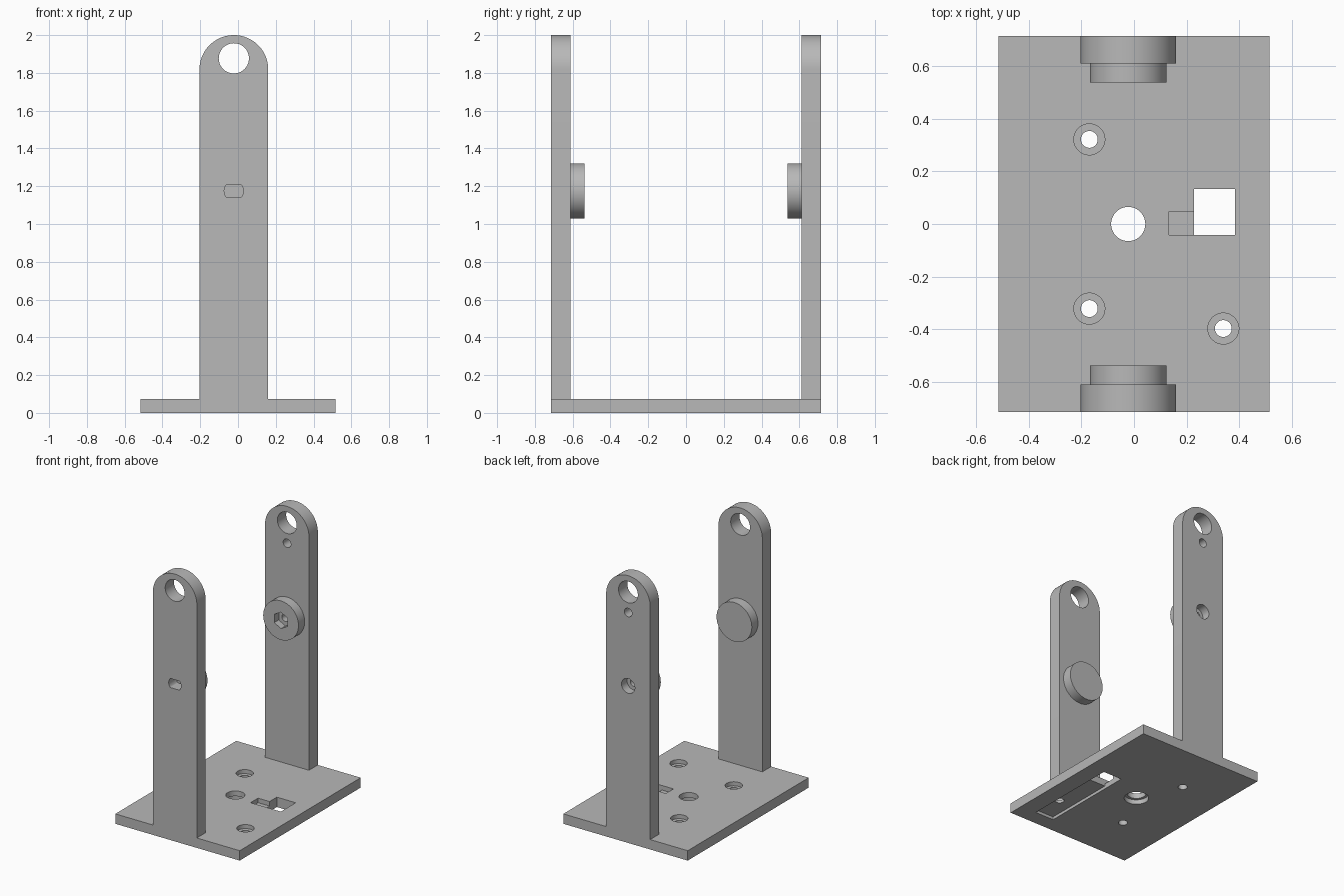
import bpy, bmesh
from math import cos, sin, pi

cube = bpy.data.objects.get("Cube")
if cube:
    bpy.data.objects.remove(cube, do_unlink=True)

# Single plain grey material
grey = bpy.data.materials.new("plain grey")
grey.use_nodes = True
colour = (0.48, 0.48, 0.48, 1)
grey.diffuse_color = colour
grey.node_tree.nodes["Principled BSDF"].inputs["Base Color"].default_value = colour

CX = -0.022            # centre line of the uprights
BASE_TOP = 0.074
HALF_X, HALF_Y = 0.515, 0.715
INNER_Y, BOSS_Y = 0.611, 0.538
BOSS_Z, EYE_Z, PIN_Z = 1.175, 1.877, 1.724
ARM_R = 0.182


def circle(u, v, r, n=64, start=0.0, stop=2 * pi):
    """Points around a circle, or along an open arc when stop is given."""
    steps = n if stop - start >= 2 * pi - 1e-6 else n - 1
    return [(u + r * cos(start + (stop - start) * i / steps),
             v + r * sin(start + (stop - start) * i / steps)) for i in range(n)]


def rect(u0, u1, v0, v1):
    return [(u0, v0), (u1, v0), (u1, v1), (u0, v1)]


def prism(name, outline, axis, lo, hi):
    """Extrude an outline along Z (outline in x, y) or Y (outline in x, z)."""
    bm = bmesh.new()
    place = (lambda u, v, d: (u, v, d)) if axis == "Z" else (lambda u, v, d: (u, d, v))
    ends = [[bm.verts.new(place(u, v, d)) for u, v in outline] for d in (lo, hi)]
    for end in ends:
        bm.faces.new(end)
    n = len(outline)
    for i in range(n):
        j = (i + 1) % n
        bm.faces.new((ends[0][i], ends[0][j], ends[1][j], ends[1][i]))
    bmesh.ops.recalc_face_normals(bm, faces=bm.faces)
    mesh = bpy.data.meshes.new(name)
    bm.to_mesh(mesh)
    bm.free()
    mesh.materials.append(grey)
    obj = bpy.data.objects.new(name, mesh)
    bpy.context.collection.objects.link(obj)
    return obj


def select(obj):
    bpy.ops.object.select_all(action="DESELECT")
    obj.select_set(True)
    bpy.context.view_layer.objects.active = obj


def cut(obj, outline, axis, lo, hi):
    cutter = prism("cutter", outline, axis, lo, hi)
    cutter.hide_render = True
    mod = obj.modifiers.new("cut", "BOOLEAN")
    mod.operation, mod.solver, mod.object = "DIFFERENCE", "EXACT", cutter
    select(obj)
    bpy.ops.object.modifier_apply(modifier=mod.name)
    bpy.data.objects.remove(cutter, do_unlink=True)


def finish(obj):
    select(obj)
    bpy.ops.object.shade_smooth_by_angle(angle=pi / 6)


# Base plate
base = prism("base_plate", rect(-HALF_X, HALF_X, -HALF_Y, HALF_Y), "Z", 0, BASE_TOP)
# Long pocket underneath, square window and the shallow notch beside it
cut(base, rect(0.228, 0.384, -0.6, 0.133), "Z", -0.1, 0.022)
cut(base, rect(0.228, 0.384, -0.042, 0.133), "Z", -0.1, 0.2)
cut(base, rect(0.133, 0.24, -0.042, 0.047), "Z", 0.04, 0.2)
# Centre hole, wider underneath
cut(base, circle(CX, 0, 0.065), "Z", -0.1, 0.2)
cut(base, circle(CX, 0, 0.085), "Z", -0.1, 0.035)
# Counterbored screw holes
for x, y in ((-0.17, 0.322), (-0.17, -0.322), (0.34, -0.398)):
    cut(base, circle(x, y, 0.032), "Z", -0.1, 0.2)
    cut(base, circle(x, y, 0.059), "Z", 0.044, 0.2)
finish(base)

# Uprights with rounded tops and eye holes, and a round boss on each inner face
arm_outline = [(CX - ARM_R, BASE_TOP), (CX + ARM_R, BASE_TOP)]
arm_outline += circle(CX, 2 - ARM_R, ARM_R, 49, 0, pi)
arms, bosses = {}, {}
for side, s in (("front", -1), ("back", 1)):
    arms[side] = prism(side + "_upright", arm_outline, "Y", *sorted((s * INNER_Y, s * HALF_Y)))
    cut(arms[side], circle(CX, EYE_Z, 0.08), "Y", -1, 1)
    bosses[side] = prism(side + "_boss", circle(CX, BOSS_Z, 0.146), "Y",
                         *sorted((s * BOSS_Y, s * INNER_Y)))

# Front upright: blind slot with flat top and bottom
flat = 0.034
slot = [(u, max(BOSS_Z - flat, min(BOSS_Z + flat, v))) for u, v in circle(CX, BOSS_Z, 0.051)]
cut(arms["front"], slot, "Y", -1, -0.625)

# Back upright: small pin hole, screw hole and outer counterbore
cut(arms["back"], circle(CX, PIN_Z, 0.032, 32), "Y", 0.5, 1)
cut(arms["back"], circle(CX, BOSS_Z, 0.028, 32), "Y", 0.5, 1)
cut(arms["back"], circle(CX, BOSS_Z, 0.055), "Y", 0.65, 1)

# Back boss: hexagonal nut recess and screw hole
cut(bosses["back"], circle(CX, BOSS_Z, 0.028, 32), "Y", 0.4, 1)
cut(bosses["back"], circle(CX, BOSS_Z, 0.062, 6, pi / 6, pi / 6 + 2 * pi), "Y", 0.4, 0.59)

for part in (*arms.values(), *bosses.values()):
    finish(part)
